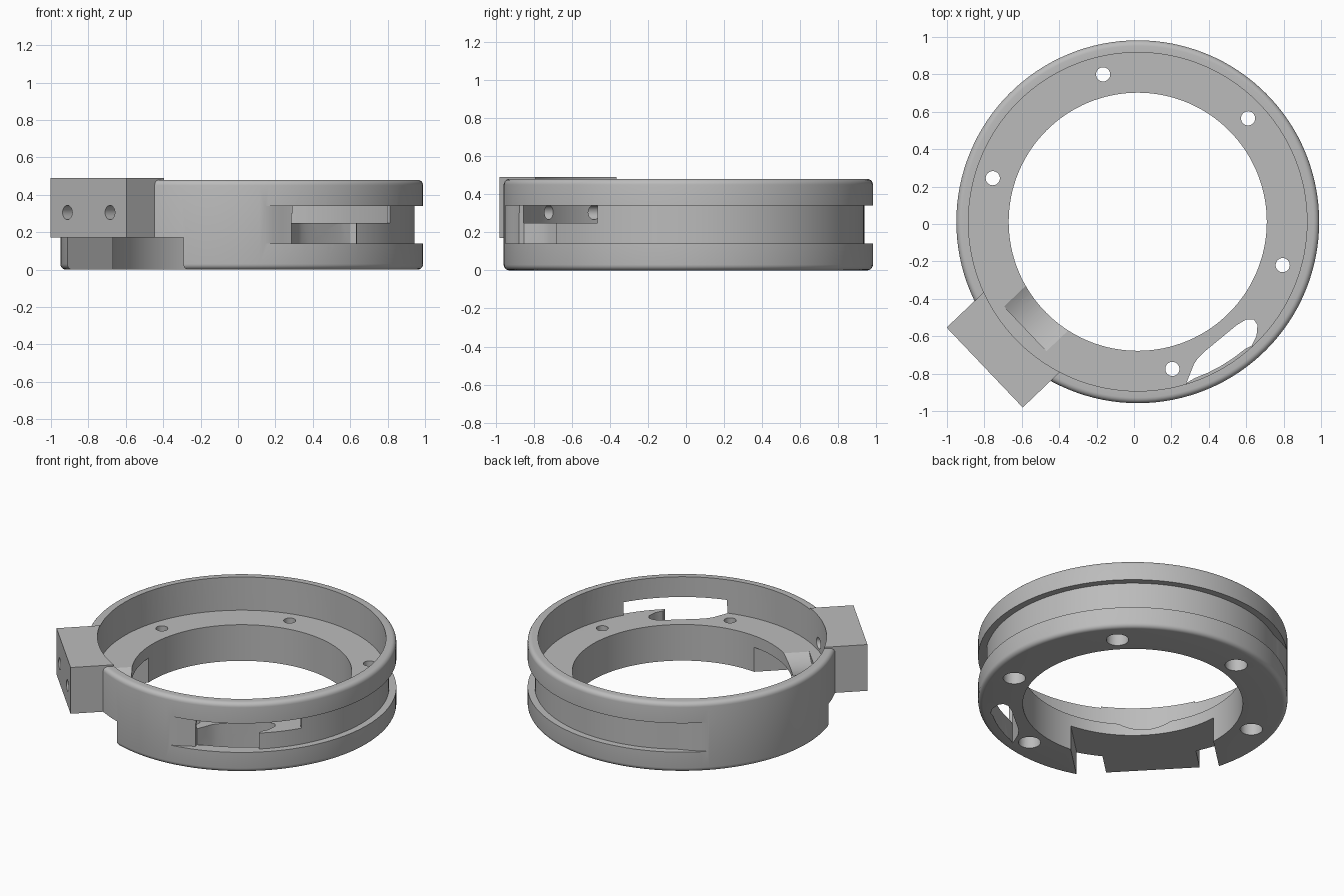
import bpy, bmesh, math
from mathutils import Vector, Matrix

if "Cube" in bpy.data.objects:
    bpy.data.objects.remove(bpy.data.objects["Cube"])

CX, CY = 0.02, 0.012                      # ring axis
OUTER, WALL, BORE = 0.97, 0.905, 0.69     # radii
FLOOR, TOP = 0.25, 0.48
FILLET = 0.03
CLAMP = math.radians(223.6)               # direction of the clamp block
N = Vector((math.cos(CLAMP), math.sin(CLAMP), 0))
T = Vector((-N.y, N.x, 0))

grey = bpy.data.materials.new("plain grey")
grey.use_nodes = True
colour = (0.5, 0.5, 0.5, 1)
grey.diffuse_color = colour
grey.node_tree.nodes["Principled BSDF"].inputs["Base Color"].default_value = colour


def finish(name, bm):
    bmesh.ops.recalc_face_normals(bm, faces=bm.faces)
    mesh = bpy.data.meshes.new(name)
    bm.to_mesh(mesh)
    bm.free()
    mesh.materials.append(grey)
    obj = bpy.data.objects.new(name, mesh)
    bpy.context.collection.objects.link(obj)
    return obj


def prism(name, outline, z0, z1):
    bm = bmesh.new()
    face = bm.faces.new([bm.verts.new((x, y, z0)) for x, y in outline])
    new = bmesh.ops.extrude_face_region(bm, geom=[face])["geom"]
    bmesh.ops.translate(bm, vec=(0, 0, z1 - z0),
                        verts=[v for v in new if isinstance(v, bmesh.types.BMVert)])
    return finish(name, bm)


def block(name, n0, n1, half, z0, z1):
    # box aligned with the clamp direction
    corners = [(n0, -half), (n1, -half), (n1, half), (n0, half)]
    pts = [N * n + T * t for n, t in corners]
    return prism(name, [(p.x + CX, p.y + CY) for p in pts], z0, z1)


def cylinder(name, start, end, radius, sides=32):
    start, end = Vector(start), Vector(end)
    axis = end - start
    turn = axis.to_track_quat('Z', 'Y').to_matrix().to_4x4()
    bm = bmesh.new()
    bmesh.ops.create_cone(bm, cap_ends=True, segments=sides, radius1=radius,
                          radius2=radius, depth=axis.length,
                          matrix=Matrix.Translation((start + end) / 2) @ turn)
    return finish(name, bm)


def polar(r, degrees):
    a = math.radians(degrees)
    return (CX + r * math.cos(a), CY + r * math.sin(a))


def combine(body, tool, operation='DIFFERENCE'):
    tool.hide_render = True
    mod = body.modifiers.new("cut", 'BOOLEAN')
    mod.operation = operation
    mod.solver = 'EXACT'
    mod.object = tool
    bpy.context.view_layer.objects.active = body
    bpy.ops.object.modifier_apply(modifier=mod.name)
    bpy.data.objects.remove(tool)


# Ring body: stepped section with rounded outer edges, turned about its axis
section = [(BORE, 0)]
for centre_z, first in ((FILLET, -90), (TOP - FILLET, 0)):
    for i in range(6):
        a = math.radians(first + i * 18)
        section.append((OUTER - FILLET + FILLET * math.cos(a),
                        centre_z + FILLET * math.sin(a)))
section += [(WALL, TOP), (WALL, FLOOR), (BORE, FLOOR)]
bm = bmesh.new()
verts = [bm.verts.new((CX + r, CY, z)) for r, z in section]
edges = [bm.edges.new((verts[i - 1], verts[i])) for i in range(len(verts))]
bmesh.ops.spin(bm, geom=verts + edges, cent=(CX, CY, 0), axis=(0, 0, 1),
               angle=math.tau, steps=128, use_duplicate=False)
bmesh.ops.remove_doubles(bm, verts=bm.verts, dist=0.0005)
ring = finish("housing_ring", bm)

# Clamp block, trimmed flush with the inner wall, with an open notch below
combine(ring, block("clamp_block", 0.85, 1.13, 0.295, 0.1, 0.49), 'UNION')
combine(ring, cylinder("inner_trim", (CX, CY, FLOOR), (CX, CY, 0.7), WALL, 128))
combine(ring, block("notch", 0.35, 1.25, 0.45, -0.1, 0.17))

# Two screw tunnels through the block and a shallow saddle in the floor
origin = Vector((CX, CY, 0))
for side in (-1, 1):
    base = origin + T * 0.165 * side + Vector((0, 0, 0.305))
    combine(ring, cylinder("screw_tunnel", base + N * 0.75, base + N * 1.2, 0.038, 24))
saddle = origin + Vector((0, 0, 0.57))
combine(ring, cylinder("floor_saddle", saddle + N * 0.5, saddle + N * 0.83, 0.36, 96))

# Outer belt groove that runs out at both ends
START, END, STEPS = -83, 135, 72
inner, outer = [], []
for i in range(STEPS + 1):
    a = START + (END - START) * i / STEPS
    fade = min(1, (a - START) / 10, (END - a) / 12)
    inner.append(polar(OUTER + 0.002 - 0.047 * fade, a))
    outer.append(polar(1.1, a))
combine(ring, prism("belt_groove", inner + outer[::-1], 0.14, 0.34))

# Window through the wall, with a pocket and drop hole in the floor
window = [polar(0.85, -73), polar(1.1, -73), polar(1.2, -52), polar(1.1, -31),
          polar(0.85, -31)]
combine(ring, prism("wall_window", window, FLOOR, 0.34))
pocket = [(0.28, -0.85), (0.32, -0.75), (0.34, -0.72), (0.38, -0.68), (0.55, -0.54),
          (0.6, -0.51), (0.64, -0.51), (0.66, -0.54), (0.655, -0.6), (0.63, -0.65)]
combine(ring, prism("pocket", pocket + [(0.66, -0.85), (0.34, -1.08)], 0.14, 0.3))
lip = [polar(0.89, a) for a in (-50, -55, -60, -65, -70)]
combine(ring, prism("drop_hole", pocket + lip, -0.1, 0.2))

# Screw holes with counterbores underneath
for x, y in ((-0.165, 0.8), (0.61, 0.565), (0.795, -0.22), (0.205, -0.775), (-0.755, 0.245)):
    combine(ring, cylinder("screw_hole", (x, y, -0.1), (x, y, 0.4), 0.038, 24))
    combine(ring, cylinder("counterbore", (x, y, -0.1), (x, y, 0.12), 0.07))

# Smooth round surfaces, crisp machined edges
bpy.ops.object.select_all(action='DESELECT')
ring.select_set(True)
bpy.context.view_layer.objects.active = ring
bpy.ops.object.shade_smooth_by_angle(angle=math.radians(25))
